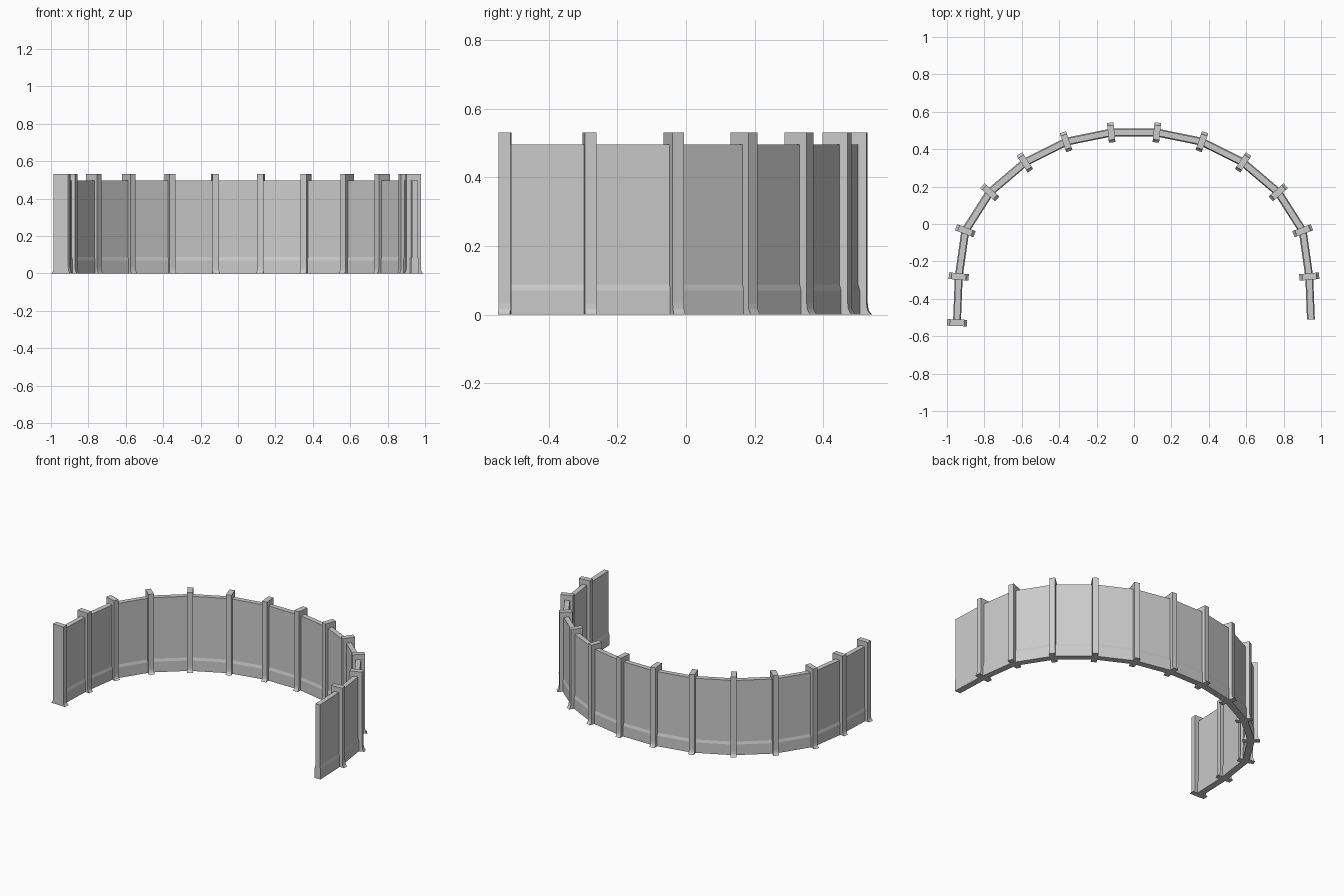
import bpy, bmesh
from mathutils import Vector

if "Cube" in bpy.data.objects:
    bpy.data.objects.remove(bpy.data.objects["Cube"])

# Right half of the arched plan, listed from the middle to the open end
HALF = [(0.122, 0.489), (0.363, 0.440), (0.583, 0.329), (0.771, 0.169),
        (0.902, -0.036), (0.937, -0.281), (0.946, -0.528)]
PATH = [Vector((-x, y)) for x, y in reversed(HALF)] + [Vector(p) for p in HALF]
WALL_END = -0.511


def make_object(name, bm):
    bmesh.ops.recalc_face_normals(bm, faces=bm.faces)
    mesh = bpy.data.meshes.new(name)
    bm.to_mesh(mesh)
    bm.free()
    ob = bpy.data.objects.new(name, mesh)
    bpy.context.collection.objects.link(ob)
    return ob


def skin(bm, rings):
    # Join matching closed rings and cap both ends
    rings = [[bm.verts.new(co) for co in ring] for ring in rings]
    n = len(rings[0])
    for a, b in zip(rings, rings[1:]):
        for i in range(n):
            j = (i + 1) % n
            bm.faces.new((a[i], a[j], b[j], b[i]))
    bm.faces.new(rings[0])
    bm.faces.new(rings[-1])


def outward(d):
    return Vector((-d.y, d.x))


def mirrored(side):
    return side + [(-r, z) for r, z in reversed(side)]


# Outward normals at every joint, with the mitre stretch
dirs = [(b - a).normalized() for a, b in zip(PATH, PATH[1:])]
normals, stretch = [], []
for i in range(len(PATH)):
    before, after = dirs[max(i - 1, 0)], dirs[min(i, len(dirs) - 1)]
    n = outward((before + after).normalized())
    normals.append(n)
    stretch.append(1 / n.dot(outward(before)))

# Wall panels with a thicker skirting at the foot
profile = mirrored([(0.021, 0), (0.021, 0.07), (0.016, 0.088), (0.016, 0.496)])
points = list(PATH)
points[0] = Vector((points[0].x, WALL_END))
points[-1] = Vector((points[-1].x, WALL_END))
bm = bmesh.new()
skin(bm, [[(*(p + n * r * s), z) for r, z in profile]
          for p, n, s in zip(points, normals, stretch)])
make_object("wall_panels", bm)

# Posts with curved flared feet; the right-hand end has none
post = mirrored([(0.053, 0), (0.046, 0.006), (0.041, 0.016),
                 (0.039, 0.032), (0.039, 0.53)])
for i, (p, n) in enumerate(zip(PATH[:-1], normals)):
    along = Vector((n.y, -n.x))
    bm = bmesh.new()
    skin(bm, [[(*(p + n * r + along * t), z) for r, z in post]
              for t in (-0.0175, 0.0175)])
    make_object(f"post_{i + 1}", bm)
